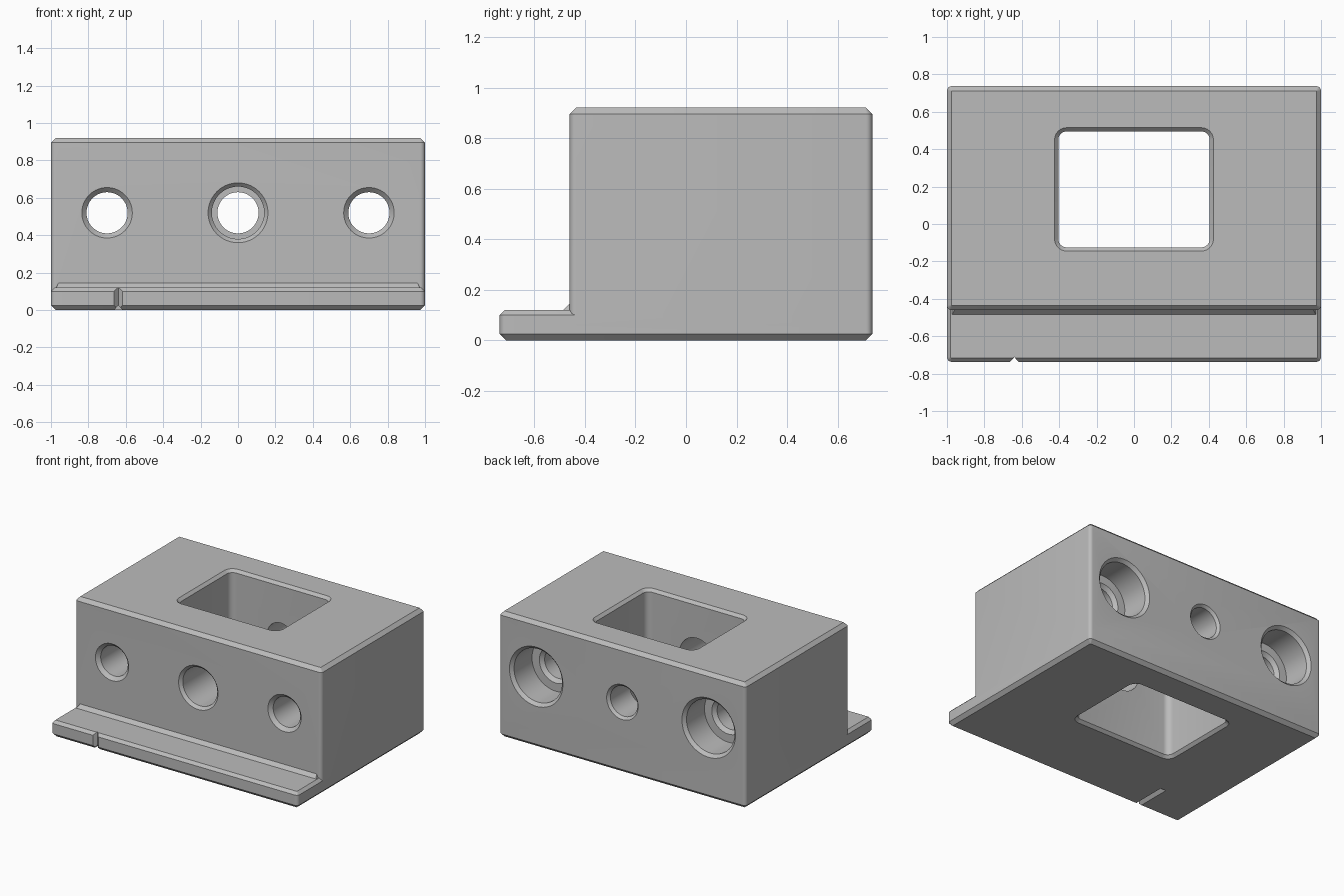
import bpy, bmesh, math

if "Cube" in bpy.data.objects:
    bpy.data.objects.remove(bpy.data.objects["Cube"])

FRONT, BACK, WALL = -0.737, 0.737, -0.46   # ledge front, block back, block front
TOP, LEDGE, C = 0.92, 0.12, 0.025          # heights and edge chamfer
HOLE_Z = 0.52

steel = bpy.data.materials.new("plain grey")
steel.diffuse_color = (0.5, 0.5, 0.5, 1)
steel.use_nodes = True
steel.node_tree.nodes["Principled BSDF"].inputs["Base Color"].default_value = steel.diffuse_color


def loft(name, rings):
    """Closed solid through rings that have equal point counts."""
    bm = bmesh.new()
    loops = [[bm.verts.new(p) for p in ring] for ring in rings]
    n = len(loops[0])
    for a, b in zip(loops, loops[1:]):
        for i in range(n):
            j = (i + 1) % n
            bm.faces.new((a[i], a[j], b[j], b[i]))
    bm.faces.new(loops[0][::-1])
    bm.faces.new(loops[-1])
    bmesh.ops.recalc_face_normals(bm, faces=bm.faces)
    me = bpy.data.meshes.new(name)
    bm.to_mesh(me)
    bm.free()
    me.materials.append(steel)
    ob = bpy.data.objects.new(name, me)
    bpy.context.collection.objects.link(ob)
    return ob


def rounded_block(name, x, y0, y1, r, levels, seg=6):
    """Upright block with rounded corners; levels are (z, inset)."""
    rings = []
    for z, inset in levels:
        rad = max(r - inset, 0.002)
        ring = []
        for k, (sx, sy) in enumerate([(1, 1), (-1, 1), (-1, -1), (1, -1)]):
            cx = sx * (x - inset - rad)
            cy = (y1 - inset - rad) if sy > 0 else (y0 + inset + rad)
            for i in range(seg + 1):
                a = math.pi / 2 * (k + i / seg)
                ring.append((cx + rad * math.cos(a), cy + rad * math.sin(a), z))
        rings.append(ring)
    return loft(name, rings)


def bore(name, x, steps, seg=64):
    """Stepped round cutter along y; steps are (y, radius)."""
    return loft(name, [[(x + r * math.cos(2 * math.pi * i / seg), y,
                         HOLE_Z + r * math.sin(2 * math.pi * i / seg))
                        for i in range(seg)] for y, r in steps])


def combine(target, other, operation):
    mod = target.modifiers.new(operation, 'BOOLEAN')
    mod.object, mod.operation, mod.solver = other, operation, 'EXACT'
    bpy.context.view_layer.objects.active = target
    bpy.ops.object.modifier_apply(modifier=mod.name)
    bpy.data.objects.remove(other)


# base plate with front ledge, and the main block above it
block = rounded_block("clamp_block", 1, FRONT, BACK, C,
                      [(0, C), (C, 0), (LEDGE - 0.02, 0), (LEDGE, 0.02)])
combine(block, rounded_block("upper_block", 1, WALL, BACK, C,
                             [(0.06, 0), (TOP - C, 0), (TOP, C)]), 'UNION')

# sloped strip in the corner between ledge and block
strip = loft("corner_strip", [
    [(s * 0.975, WALL - 0.03, LEDGE - 0.005), (s * 0.975, WALL + 0.02, LEDGE - 0.005),
     (s * 0.95, WALL + 0.02, LEDGE + 0.045)] for s in (-1, 1)])
combine(block, strip, 'UNION')

# rectangular window through the block, chamfered at both ends
combine(block, rounded_block("window_cutter", 0.445, -0.165, 0.535, 0.085,
                             [(-0.02, 0), (0.02, 0.04), (TOP - 0.02, 0.04),
                              (TOP + 0.02, 0)]), 'DIFFERENCE')

# stepped centre hole
combine(block, bore("centre_hole", 0, [
    (WALL - 0.02, 0.18), (WALL + 0.02, 0.14), (0.2, 0.14), (0.2001, 0.11),
    (BACK - 0.018, 0.11), (BACK + 0.02, 0.148)]), 'DIFFERENCE')

# screw holes with counterbores at the back
for s in (-1, 1):
    combine(block, bore("screw_hole", s * 0.7, [
        (WALL - 0.02, 0.155), (WALL + 0.025, 0.11), (BACK - 0.255, 0.11),
        (BACK - 0.23, 0.135), (BACK - 0.2299, 0.195), (BACK - 0.022, 0.195),
        (BACK + 0.02, 0.237)]), 'DIFFERENCE')

# index mark: notch in the ledge front and groove beneath the ledge
X = -0.64
combine(block, loft("front_notch", [
    [(X - 0.04, FRONT - 0.02, z), (X + 0.04, FRONT - 0.02, z), (X, FRONT + 0.025, z)]
    for z in (-0.05, 0.2)]), 'DIFFERENCE')
combine(block, loft("under_groove", [
    [(X - 0.04, y, -0.02), (X + 0.04, y, -0.02), (X, y, 0.025)]
    for y in (FRONT - 0.05, WALL)]), 'DIFFERENCE')

# soft shading on the round walls, crisp chamfers
bpy.ops.object.select_all(action='DESELECT')
block.select_set(True)
bpy.context.view_layer.objects.active = block
bpy.ops.object.shade_smooth_by_angle(angle=math.radians(30))
